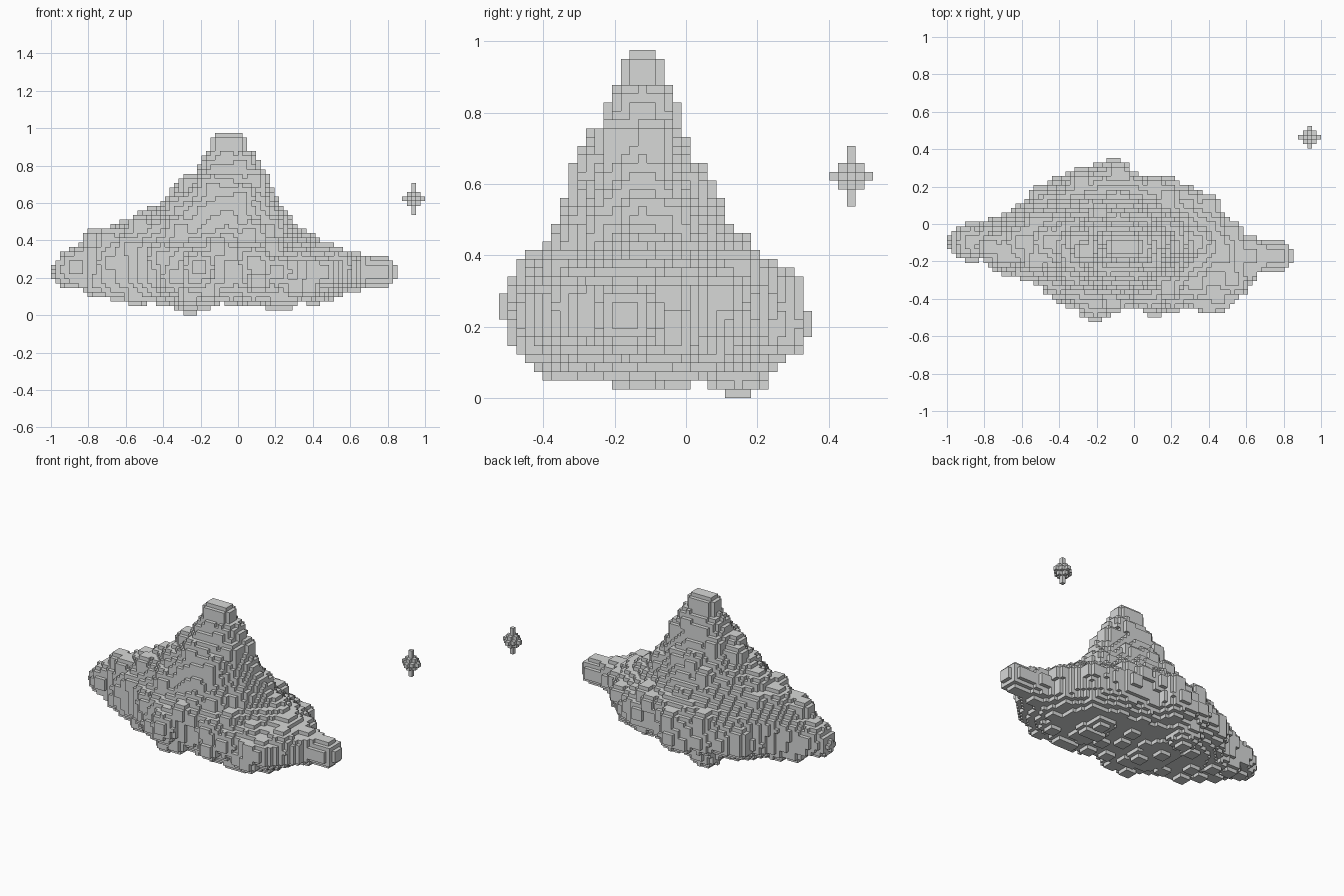
import bpy, bmesh, math, random
from mathutils import Vector

random.seed(7)
cube = bpy.data.objects.get("Cube")
if cube:
    bpy.data.objects.remove(cube, do_unlink=True)

V = 2 / 82                       # block size
NX, NY, NZ = 82, 43, 40          # blocks along each axis
ORIGIN = Vector((-1, -NY * V / 2, 0))

stone = bpy.data.materials.new("stone grey")
stone.use_nodes = True
grey = (0.68, 0.69, 0.685, 1)
stone.diffuse_color = grey
stone.node_tree.nodes["Principled BSDF"].inputs["Base Color"].default_value = grey

# Base outline in hundredths, one value per tenth of x from the left end
BOTTOM = [19, 15, 11, 8, 7, 4, 4, 3, 3, 4, 4, 4, 3, 4, 5, 8, 12, 14, 14, 17]
BACK = [-4, 2, 4, 6, 12, 21, 26, 30, 33, 34, 27, 25, 26, 22, 16, 6, -6, -8, -8, -8]
FRONT = [-16, -20, -22, -28, -31, -36, -42, -47, -52, -47, -45, -50, -47, -46, -50, -46, -38, -26, -26, -26]

# Reach of the peak in hundredths on each side, one value per level above the base
LEFT = [-99, -92, -85, -79, -67, -53, -44, -38, -32, -27, -23, -20, -15, -11, -9]
RIGHT = [86, 59, 51, 38, 32, 29, 25, 22, 19, 17, 15, 13, 6, 1, -2]
NEAR = [-52, -50, -43, -39, -38, -37, -36, -34, -31, -28, -24, -23, -21, -18, -18]
FAR = [35, 32, 24, 18, 14, 11, 8, 5, 3, 1, 0, -2, -5, -6, -6]
PEAK_X, PEAK_Y, BASE_Z = -0.06, -0.12, 0.3


def sample(table, p):
    p = min(max(p, 0), len(table) - 1.001)
    n = int(p)
    return (table[n] + (table[n + 1] - table[n]) * (p - n)) / 100


def in_mound(c):
    """Whether a block centre lies inside the mound's overall shape."""
    x, y, z = ORIGIN + Vector(c) * V + Vector((V, V, V)) / 2
    along = (x + 1) * 10
    ridge = PEAK_Y - 0.06 * max(0, x)
    edge = sample(BACK if y > ridge else FRONT, along)
    t = abs((y - ridge) / (edge - ridge))
    if t > 1 or x < -1 or x > 0.855:
        return False
    # rounded underside
    low = sample(BOTTOM, along)
    if z < max(0.18, low) - max(0, 0.18 - low) * (1 - t ** 4):
        return False
    if z < BASE_Z:
        return True
    # low skirt of boulders, and a peak that narrows level by level
    level = (z - BASE_Z) * 20
    dx = (x - PEAK_X) / (sample(RIGHT if x > PEAK_X else LEFT, level) - PEAK_X)
    dy = (y - PEAK_Y) / (sample(FAR if y > PEAK_Y else NEAR, level) - PEAK_Y)
    if max(dx, dy) > 1:
        return False
    power = 1.25 + level * 0.06
    return z <= BASE_Z + 0.12 * (1 - t) or dx ** power + dy ** power <= 1


def ball(c, r):
    n = math.ceil(r)
    span = range(-n, n + 1)
    return {(c[0] + a, c[1] + b, c[2] + d) for a in span for b in span for d in span
            if a * a + b * b + d * d <= r * r}


envelope = {(i, j, k) for i in range(NX) for j in range(NY) for k in range(NZ)
            if in_mound((i, j, k))}

AXES = [(1, 0, 0), (-1, 0, 0), (0, 1, 0), (0, -1, 0), (0, 0, 1), (0, 0, -1)]
DIRS = [Vector((a, b, c)).normalized() for a in (-1, 0, 1) for b in (-1, 0, 1)
        for c in (-1, 0, 1) if (a, b, c) != (0, 0, 0)]


def fits(c, r):
    return all(tuple(round(c[n] + d[n] * r) for n in range(3)) in envelope for d in DIRS)


# Solid core, one block below the surface
mound = {c for c in envelope
         if all(tuple(c[n] + a[n] for n in range(3)) in envelope for a in AXES)}

# Rounded boulders packed against the inside of the shape
cells = sorted(envelope)
boulders = []
for r in (4.3, 3.5, 2.5, 1.5):
    for c in random.sample(cells, len(cells)):
        if r < 2 and c[2] < 20:
            continue
        if any((c[0] - b[0]) ** 2 + (c[1] - b[1]) ** 2 + (c[2] - b[2]) ** 2
               < (1.15 * s) ** 2 for b, s in boulders):
            continue
        if fits(c, r - 0.4) and not fits(c, r + 1.3):
            boulders.append((c, r))
            mound |= ball(c, r)

# Boulders that mark the extremes: left tip, peak, foot, front and back
for c, r in [((3, 17, 9), 3.3), ((38, 16, 37), 2.3), ((38, 16, 33), 3.3),
             ((30, 27, 4), 4.3), ((32, 4, 10), 4.3), ((36, 31, 8), 4.3)]:
    mound |= ball(c, r)

# Straight rounded arm on the right-hand end
for i in range(60, 73):
    mound |= ball((i, 14, 9), 3.3)
mound = {c for c in mound if 0 <= c[0] < NX and 0 <= c[1] < NY and 0 <= c[2] < NZ}

# Small floating spindle
spindle = {(79 + a, 40 + b, 25 + d) for a in range(-2, 3) for b in range(-2, 3)
           for d in range(-3, 4) if abs(a) + abs(b) <= max(0, 2 - abs(d))}


def build_blocks(name, blocks):
    """Mesh only the outer faces of a set of blocks."""
    bm = bmesh.new()
    verts = {}

    def corner(p):
        if p not in verts:
            verts[p] = bm.verts.new(ORIGIN + Vector(p) * V)
        return verts[p]

    for c in sorted(blocks):
        for a in AXES:
            if tuple(c[n] + a[n] for n in range(3)) in blocks:
                continue
            axis = next(n for n in range(3) if a[n])
            u, w = (axis + 1) % 3, (axis + 2) % 3
            loop = [(0, 0), (1, 0), (1, 1), (0, 1)]
            if a[axis] < 0:
                loop.reverse()
            quad = []
            for du, dw in loop:
                p = list(c)
                p[axis] += max(a[axis], 0)
                p[u] += du
                p[w] += dw
                quad.append(corner(tuple(p)))
            bm.faces.new(quad)
    mesh = bpy.data.meshes.new(name)
    bm.to_mesh(mesh)
    bm.free()
    mesh.materials.append(stone)
    obj = bpy.data.objects.new(name, mesh)
    bpy.context.collection.objects.link(obj)
    return obj


build_blocks("rock_mound", mound)
build_blocks("floating_spindle", spindle)
